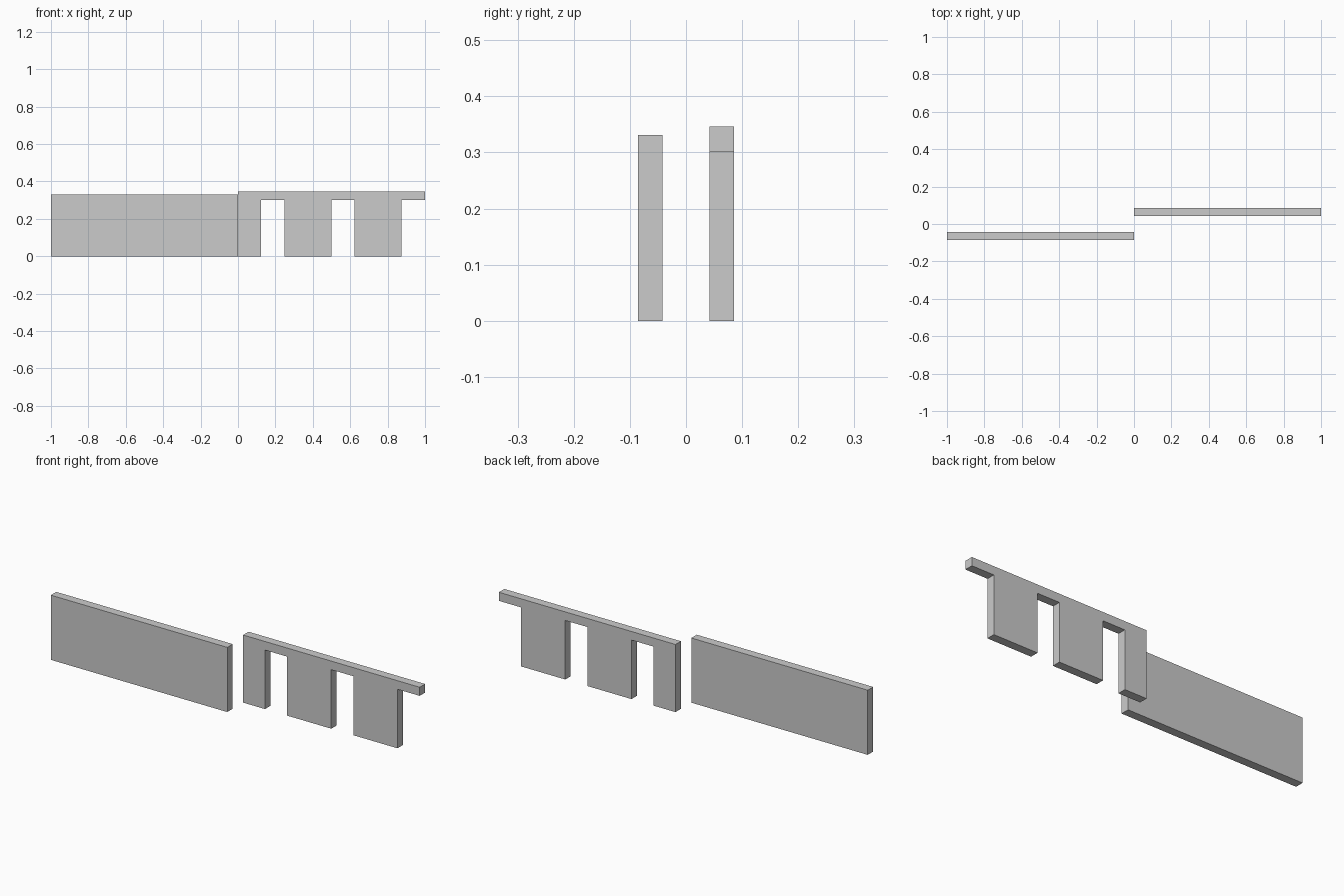
import bpy, bmesh

if "Cube" in bpy.data.objects:
    bpy.data.objects.remove(bpy.data.objects["Cube"])


def wall(name, profile, y0, y1):
    """Extrude an (x, z) outline from y0 back to y1."""
    bm = bmesh.new()
    face = bm.faces.new([bm.verts.new((x, y0, z)) for x, z in profile])
    ext = bmesh.ops.extrude_face_region(bm, geom=[face])
    moved = [v for v in ext["geom"] if isinstance(v, bmesh.types.BMVert)]
    bmesh.ops.translate(bm, verts=moved, vec=(0, y1 - y0, 0))
    bmesh.ops.recalc_face_normals(bm, faces=bm.faces)
    mesh = bpy.data.meshes.new(name)
    bm.to_mesh(mesh)
    bm.free()
    obj = bpy.data.objects.new(name, mesh)
    bpy.context.collection.objects.link(obj)
    return obj


INNER, OUTER = 0.0415, 0.0855
WALL_TOP, LINTEL, PARAPET_TOP = 0.331, 0.302, 0.346

# Plain wall panel
wall("solid_wall", [(-1, 0), (-0.001, 0), (-0.001, WALL_TOP), (-1, WALL_TOP)], -OUTER, -INNER)

# Battlement panel: piers hanging below a continuous top rail
outline = []
for x0, x1 in ((0, 0.124), (0.249, 0.499), (0.624, 0.874)):
    if x0 > 0:
        outline.append((x0, LINTEL))
    outline += [(x0, 0), (x1, 0), (x1, LINTEL)]
outline += [(1, LINTEL), (1, PARAPET_TOP), (0, PARAPET_TOP)]
wall("notched_wall", outline, INNER, OUTER)
